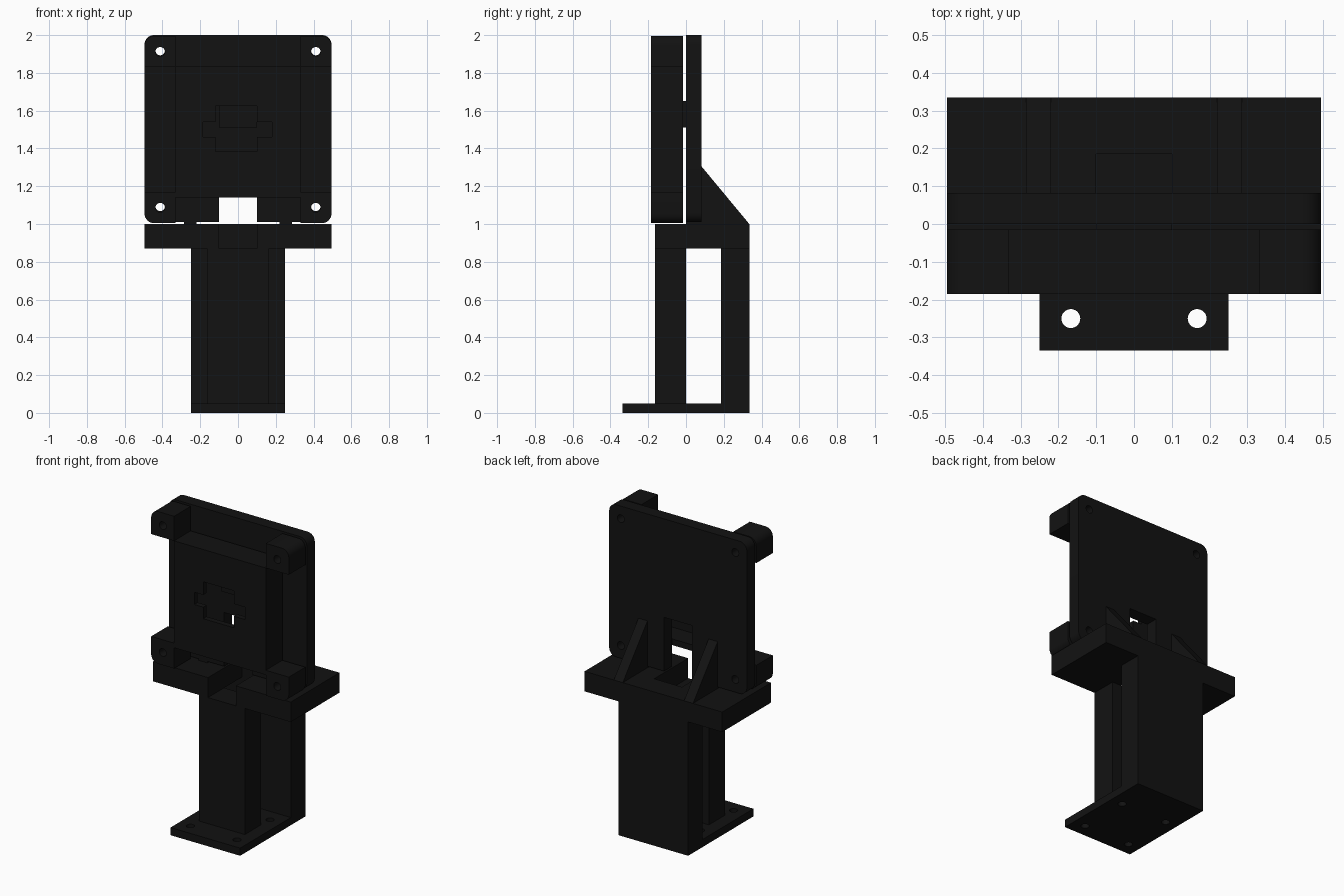
import bpy, bmesh, math

if "Cube" in bpy.data.objects:
    bpy.data.objects.remove(bpy.data.objects["Cube"])

black = bpy.data.materials.new("black_plastic")
black.diffuse_color = (0.006, 0.006, 0.006, 1)
black.use_nodes = True
black.node_tree.nodes["Principled BSDF"].inputs["Base Color"].default_value = black.diffuse_color

def finish(name, bm):
    bmesh.ops.recalc_face_normals(bm, faces=bm.faces)
    me = bpy.data.meshes.new(name)
    bm.to_mesh(me)
    bm.free()
    me.materials.append(black)
    ob = bpy.data.objects.new(name, me)
    bpy.context.collection.objects.link(ob)
    return ob

def box(name, x0, x1, y0, y1, z0, z1):
    bm = bmesh.new()
    bmesh.ops.create_cube(bm, size=1)
    for v in bm.verts:
        v.co = ((x0 + x1) / 2 + v.co.x * (x1 - x0),
                (y0 + y1) / 2 + v.co.y * (y1 - y0),
                (z0 + z1) / 2 + v.co.z * (z1 - z0))
    return finish(name, bm)

def extruded(name, pts, vec):
    """Solid made by extruding one outline along vec."""
    bm = bmesh.new()
    f = bm.faces.new([bm.verts.new(p) for p in pts])
    ext = bmesh.ops.extrude_face_region(bm, geom=[f])
    bmesh.ops.translate(bm, vec=vec,
                        verts=[g for g in ext["geom"] if isinstance(g, bmesh.types.BMVert)])
    return finish(name, bm)

def rounded_panel(name, x, y0, y1, z0, z1, r):
    """Upright panel with rounded corners."""
    pts = []
    for cx, cz, a0 in ((x - r, z1 - r, 0), (-x + r, z1 - r, 90),
                       (-x + r, z0 + r, 180), (x - r, z0 + r, 270)):
        for i in range(9):
            a = math.radians(a0 + i * 90 / 8)
            pts.append((cx + r * math.cos(a), y0, cz + r * math.sin(a)))
    return extruded(name, pts, (0, y1 - y0, 0))

def cylinder(loc, r, depth, along_y):
    bpy.ops.mesh.primitive_cylinder_add(vertices=32, radius=r, depth=depth, location=loc,
                                        rotation=(math.pi / 2 if along_y else 0, 0, 0))
    ob = bpy.context.object
    ob.data.materials.append(black)
    return ob

def cut(ob, cutters):
    bpy.context.view_layer.objects.active = ob
    for c in cutters:
        m = ob.modifiers.new("cut", 'BOOLEAN')
        m.operation, m.solver, m.object = 'DIFFERENCE', 'EXACT', c
        bpy.ops.object.modifier_apply(modifier=m.name)
        bpy.data.objects.remove(c)

def screw_holes(dz):
    return [cylinder((x, 0, z + dz), 0.025, 1, True) for x in (-0.412, 0.412) for z in (1.09, 1.915)]

W = 0.495

# base foot with four bolt holes
foot = box("base_foot", -0.25, 0.25, -0.335, 0.335, 0, 0.05)
cut(foot, [cylinder((x, y, 0.03), 0.025, 0.3, False) for x in (-0.167, 0.167) for y in (-0.25, 0.09)])

# two columns
box("front_column", -0.165, 0.165, -0.165, 0, 0.05, 0.87)
box("rear_column", -0.25, 0.25, 0.185, 0.335, 0.05, 0.87)

# shelf with cable slot open to the front
shelf = box("shelf", -W, W, -0.165, 0.335, 0.87, 1.0)
cut(shelf, [box("c", -0.1, 0.1, -0.3, 0.185, 0.8, 1.1)])

# back plate with cable slot and screw holes
plate = rounded_panel("back_plate", W, 0, 0.082, 1.01, 2.0, 0.05)
cut(plate, [box("c", -0.1, 0.1, -0.1, 0.2, 0.9, 1.36)] + screw_holes(0.003))

# spacer pad touching the cover
box("spacer_pad", -0.1, 0.1, -0.03, 0, 1.51, 1.65)

# triangular gussets with a foot under the plate
for side, x0 in (("left", -0.285), ("right", 0.22)):
    prof = [(0, 1.0), (0.335, 1.0), (0.082, 1.305), (0.082, 1.01), (0, 1.01)]
    extruded("gusset_" + side, [(x0, y, z) for y, z in prof], (0.065, 0, 0))

# front cover: corner posts around a hollow body with a cross-shaped window
cover = rounded_panel("front_cover", W, -0.185, -0.015, 1.005, 1.995, 0.05)
cut(cover, [
    box("c", -0.33, 0.33, -0.3, 0.1, 1.835, 2.1),
    box("c", -0.33, 0.33, -0.3, 0.1, 0.9, 1.14),
    box("c", 0.33, 0.6, -0.3, 0.1, 1.17, 1.835),
    box("c", -0.6, -0.33, -0.3, 0.1, 1.17, 1.835),
    box("c", -0.295, 0.295, -0.15, 0.1, 1.18, 1.8),
    box("c", -0.12, 0.1, -0.3, -0.1, 1.385, 1.625),
    box("c", -0.185, 0.18, -0.3, -0.1, 1.46, 1.54),
] + screw_holes(-0.003))

# crisp flats, smooth rounded corners and holes
for ob in (foot, plate, cover):
    bpy.ops.object.select_all(action='DESELECT')
    ob.select_set(True)
    bpy.context.view_layer.objects.active = ob
    bpy.ops.object.shade_smooth_by_angle(angle=math.radians(30))
